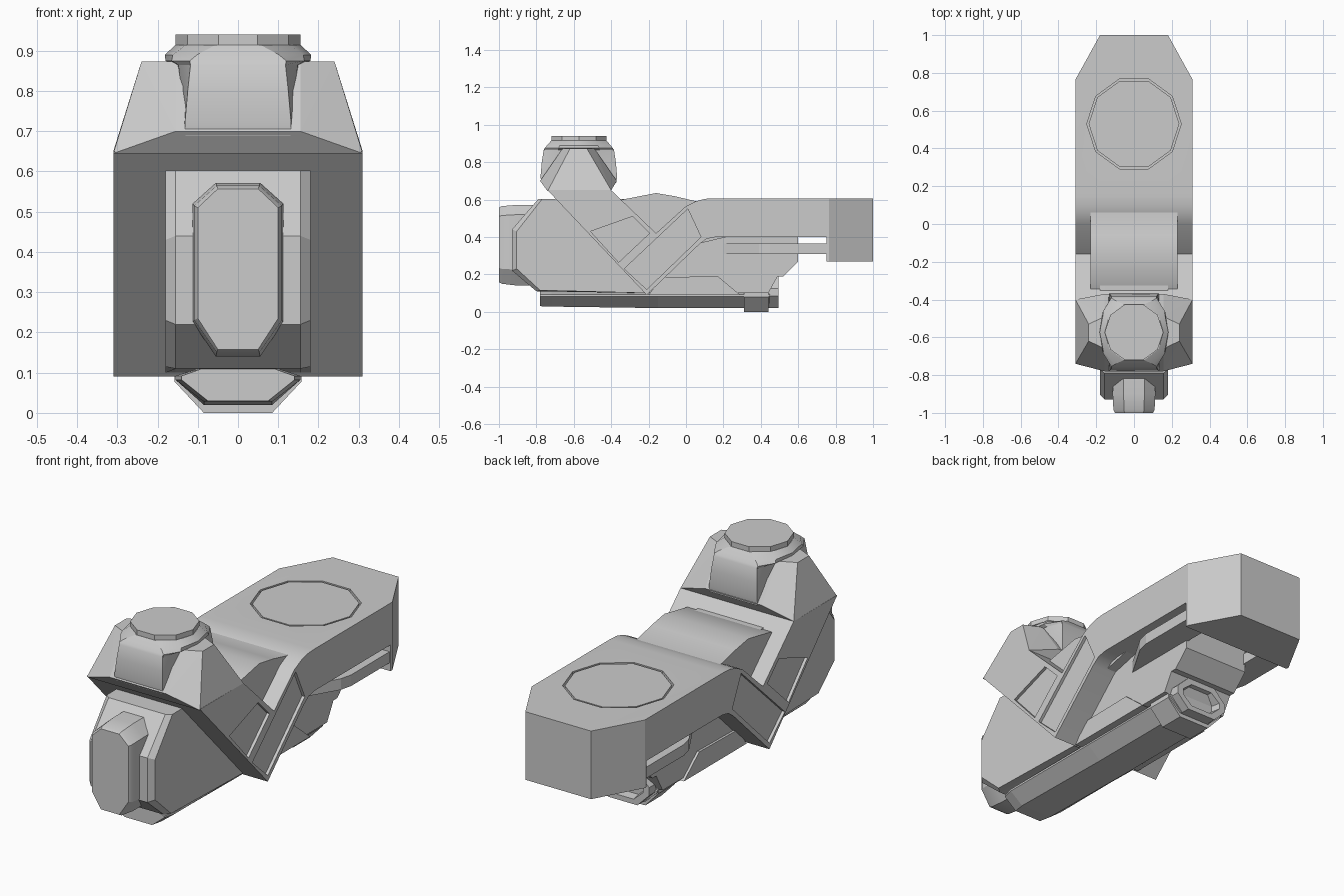
import bpy, bmesh
from math import cos, sin, tau
from mathutils import Vector

if "Cube" in bpy.data.objects:
    bpy.data.objects.remove(bpy.data.objects["Cube"])


def finish(name, bm, smooth=False):
    bmesh.ops.recalc_face_normals(bm, faces=bm.faces[:])
    me = bpy.data.meshes.new(name)
    bm.to_mesh(me)
    bm.free()
    ob = bpy.data.objects.new(name, me)
    bpy.context.collection.objects.link(ob)
    if smooth:
        bpy.ops.object.select_all(action='DESELECT')
        ob.select_set(True)
        bpy.context.view_layer.objects.active = ob
        bpy.ops.object.shade_smooth_by_angle(angle=0.5)
    return ob


def loft(bm, rings):
    vs = [[bm.verts.new(p) for p in r] for r in rings]
    n = len(vs[0])
    for a, b in zip(vs, vs[1:]):
        for i in range(n):
            j = (i + 1) % n
            bm.faces.new((a[i], a[j], b[j], b[i]))
    bm.faces.new(vs[0])
    bm.faces.new(vs[-1])


def side_profile(profile, x0, x1):
    return [[(x, y, z) for y, z in profile] for x in (x0, x1)]


def solid(name, rings, smooth=False):
    bm = bmesh.new()
    loft(bm, rings)
    return finish(name, bm, smooth)


def decagon(cy, z, r):
    return [(r * cos(tau * i / 10), cy + r * sin(tau * i / 10), z) for i in range(10)]


def octagon(y, w, wi, z0, z1, z2, z3):
    return [(wi, y, z0), (w, y, z1), (w, y, z2), (wi, y, z3),
            (-wi, y, z3), (-w, y, z2), (-w, y, z1), (-wi, y, z0)]


# V-shaped outer shell with rear deck, rear corners cut off
shell_profile = [(-.21, .09), (.07, .36), (.11, .39), (.16, .40), (.75, .40),
                 (.75, .27), (1, .27), (1, .607), (.15, .607), (.10, .604), (.05, .59),
                 (0, .565), (-.16, .42), (-.40, .65), (-.74, .65)]
bm = bmesh.new()
loft(bm, side_profile(shell_profile, -.31, .31))
for s in (-1, 1):
    cut = bmesh.ops.bisect_plane(bm, geom=bm.verts[:] + bm.edges[:] + bm.faces[:],
                                 plane_co=Vector((s * .31, .765, 0)),
                                 plane_no=Vector((s * .235, .13, 0)), clear_outer=True)
    bmesh.ops.holes_fill(bm, edges=[e for e in bm.edges if e.is_boundary])
shell = finish("outer_shell", bm)

# Recesses: two side panels per side and the deck disc
panels = [[(-.51, .43), (-.285, .51), (-.195, .42), (-.36, .265)],
          [(-.33, .23), (.01, .55), (.08, .40), (-.21, .12)]]
bm = bmesh.new()
for s in (-1, 1):
    for p in panels:
        loft(bm, side_profile(p, s * .295, s * .35))
loft(bm, [decagon(.53, .59, .25), decagon(.53, .65, .25)])
cutter = finish("recess_cutter", bm)
cutter.hide_render = True
mod = shell.modifiers.new("recesses", 'BOOLEAN')
mod.object = cutter
mod.operation = 'DIFFERENCE'
mod.solver = 'EXACT'
bpy.ops.object.select_all(action='DESELECT')
shell.select_set(True)
bpy.context.view_layer.objects.active = shell
bpy.ops.object.modifier_apply(modifier=mod.name)
bpy.data.objects.remove(cutter)
bpy.ops.object.shade_smooth_by_angle(angle=0.5)
solid("deck_disc", [decagon(.53, .58, .24), decagon(.53, .606, .24)])

# Raised centre between the shell arms
solid("centre_bridge", side_profile([(-.42, .55), (-.34, .60), (-.16, .635), (-.06, .618), (.05, .592),
                                     (.16, .603), (.3, .5), (.3, .42), (-.2, .3)], -.23, .23), True)

# Faceted shoulder on top of the front arm
bm = bmesh.new()
for s in (-1, 1):
    for p in [(.31, -.74, .645), (.155, -.78, .70), (.31, -.40, .65), (.155, -.37, .70),
              (.24, -.62, .873), (.155, -.66, .873), (.24, -.53, .873), (.155, -.49, .873)]:
        bm.verts.new((s * p[0], p[1], p[2]))
bmesh.ops.convex_hull(bm, input=bm.verts[:])
bmesh.ops.dissolve_limit(bm, angle_limit=.02, verts=bm.verts[:], edges=bm.edges[:])
finish("shoulder", bm)


# Turret: rectangular foot blending to a flared round top
def tower_ring(z, w, d, c):
    q = [(w, 0), (w - .25 * c, d * .6), (w - c, d)]
    pts = q + [(-x, y) for x, y in q[::-1]]
    pts += [(x, -y) for x, y in pts[::-1] if y > 0]
    return [(x, y - .573, z) for x, y in pts]


solid("turret", [tower_ring(.69, .135, .20, .004), tower_ring(.72, .138, .205, .006),
                 tower_ring(.80, .145, .198, .02), tower_ring(.865, .158, .188, .04),
                 tower_ring(.875, .18, .182, .06), tower_ring(.89, .182, .17, .08),
                 tower_ring(.915, .155, .148, .10)], True)
solid("turret_cap", [decagon(-.573, .91, .155), decagon(-.573, .94, .155)])

# Inner hull with bevelled side edges
full = [(-.93, .22), (-.93, .44), (-.79, .603), (-.3, .603), (.0, .5), (.6, .5),
        (.6, .27), (.52, .19), (.49, .19), (.44, .10), (-.2, .10), (-.80, .11)]
inset = [(-.905, .23), (-.905, .43), (-.77, .602)] + full[3:11] + [(-.78, .115)]
solid("inner_hull", [[(x, y, z) for y, z in p] for x, p in
                     ((-.18, inset), (-.155, full), (.155, full), (.18, inset))])

# Front lamp housing
solid("front_lamp", [octagon(-.80, .11, .055, .14, .225, .52, .572),
                     octagon(-.90, .113, .055, .14, .225, .52, .572),
                     octagon(-.985, .109, .053, .15, .23, .515, .565),
                     octagon(-1, .10, .05, .158, .235, .51, .557)], True)


# Keel and rear nozzle
def keel_ring(y, w, wi, z):
    return octagon(y, w, wi, z, .082, .092, .115)


solid("keel", [keel_ring(-.78, .14, .075, .03), keel_ring(-.72, .155, .085, .028),
               keel_ring(-.15, .155, .085, .02), keel_ring(.45, .155, .085, .02)])
solid("nozzle_collar", [octagon(y, .158, .085, 0, .078, .13, .188) for y in (.31, .44)])
solid("nozzle", [octagon(.40, .145, .08, .02, .085, .125, .188),
                 octagon(.495, .145, .08, .02, .085, .125, .188),
                 octagon(.495, .11, .06, .045, .09, .12, .16),
                 octagon(.45, .10, .055, .05, .09, .12, .155)])

# Mirrored lower side plates and tapered side rails
for s, side in ((-1, "left"), (1, "right")):
    solid(side + "_side_plate", side_profile([(-.13, .185), (.17, .19), (.29, .09), (-.2, .09)],
                                             s * .15, s * .192))
    plan = [(.17, .185), (.29, .39), (.305, .45), (.305, .75), (.17, .78)]
    solid(side + "_side_rail", [[(s * x, y, z) for x, y in plan] for z in (.31, .365)])
